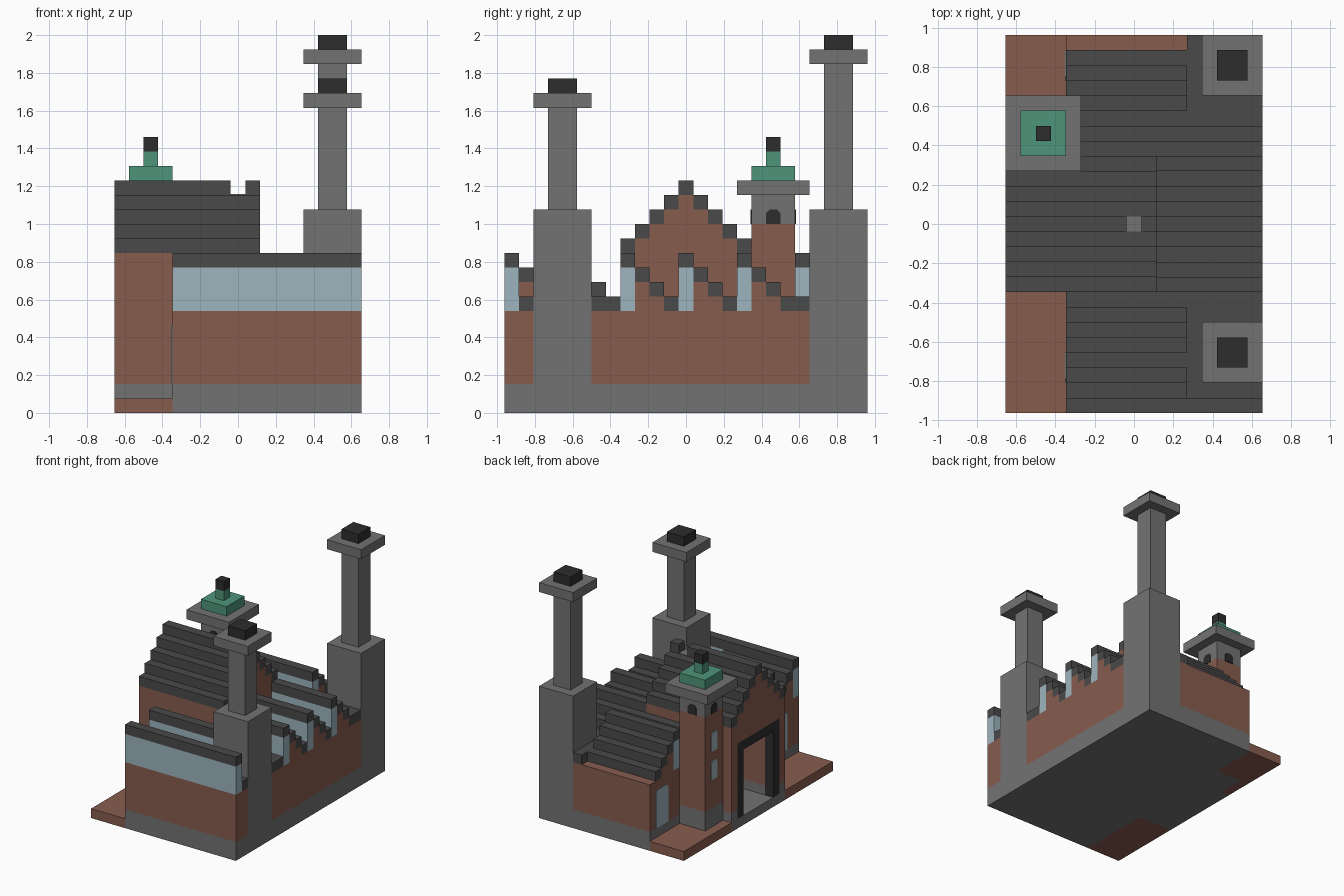
import bpy
import bmesh
from mathutils import Matrix, Vector

if "Cube" in bpy.data.objects:
    bpy.data.objects.remove(bpy.data.objects["Cube"], do_unlink=True)

U = 1 / 13  # one building block


def material(name, rgb):
    m = bpy.data.materials.new(name)
    m.use_nodes = True
    m.diffuse_color = (*rgb, 1)
    m.node_tree.nodes["Principled BSDF"].inputs["Base Color"].default_value = (*rgb, 1)
    return m


BRICK = material("brick red", (0.242, 0.107, 0.076))
STONE = material("stone grey", (0.171, 0.171, 0.171))
SLATE = material("slate roof", (0.067, 0.067, 0.067))
GLASS = material("pale glass", (0.337, 0.456, 0.515))
COPPER = material("green copper", (0.076, 0.296, 0.195))
BLACK = material("soot black", (0.026, 0.026, 0.026))


def finish(name, bm, mat):
    mesh = bpy.data.meshes.new(name)
    bm.to_mesh(mesh)
    bm.free()
    mesh.materials.append(mat)
    obj = bpy.data.objects.new(name, mesh)
    bpy.context.collection.objects.link(obj)
    return obj


def blocks(name, mat, *boxes):
    """Boxes given as (x0, x1, y0, y1, z0, z1) in blocks."""
    bm = bmesh.new()
    for x0, x1, y0, y1, z0, z1 in boxes:
        size = Vector((x1 - x0, y1 - y0, z1 - z0)) * U
        mid = Vector((x0 + x1, y0 + y1, z0 + z1)) * U / 2
        bmesh.ops.create_cube(bm, size=1, matrix=Matrix.Translation(mid) @ Matrix.Diagonal((*size, 1)))
    return finish(name, bm, mat)


def window(name, mat, at, out, w, h, arch=True):
    """Thin plate with clipped upper corners; at = bottom centre, out = facing."""
    c = 0.25
    out = Vector(out)
    side = Vector((-out.y, out.x, 0))
    outline = [(-w / 2, 0), (w / 2, 0), (w / 2, h - c), (w / 2 - c, h), (c - w / 2, h), (-w / 2, h - c)]
    bm = bmesh.new()
    verts = [bm.verts.new((Vector(at) + side * s + Vector((0, 0, z)) - out * 0.02) * U) for s, z in outline]
    face = bm.faces.new(verts)
    grown = bmesh.ops.extrude_face_region(bm, geom=[face])["geom"]
    bmesh.ops.translate(bm, vec=out * 0.09 * U, verts=[g for g in grown if isinstance(g, bmesh.types.BMVert)])
    bmesh.ops.recalc_face_normals(bm, faces=bm.faces)
    return finish(name, bm, mat)


# Foundations and yard paving
blocks("factory_foundation", STONE, (-4.5, 8.5, -12.5, 12.5, 0, 2))
blocks("hall_foundation", STONE, (-8.5, -4.5, -4.5, 4.5, 0, 1),
       *[(x0, x1, min(s * a, s * 4.5), max(s * a, s * 4.5), 1, 2)
         for s in (-1, 1) for x0, x1, a in ((-8.5, -7.5, 3.5), (-7.5, -4.5, 2.5))])
blocks("front_yard", BRICK, (-8.5, -4.5, -12.5, -4.5, 0, 1))
blocks("back_yard", BRICK, (-8.5, -7.5, 4.5, 12.5, 0, 1), (-7.5, -4.5, 7.5, 12.5, 0, 1))

# Factory walls, left open where the chimneys stand
blocks("factory_walls", BRICK, (-4.5, 4.5, -12.5, 12.5, 2, 7),
       (4.5, 8.5, -12.5, -10.5, 2, 7), (4.5, 8.5, -6.5, 8.5, 2, 7))

# Sawtooth roof: a glass strip with a cap, then three steps down
glass, slate, brick = [], [], []
for y in range(-12, 12):
    x0 = 1.5 if abs(y) <= 4 else -4.5
    x1 = 3.5 if -12 < y < -5 or y > 7 else 8.5
    step = (y + 12) % 4
    top = 11 - step
    slate.append((x0, x1, y - 0.5, y + 0.5, top - 1, top))
    if top > 8:
        (brick if step else glass).append((x0, x1, y - 0.5, y + 0.5, 7, top - 1))
blocks("sawtooth_glazing", GLASS, *glass)
blocks("sawtooth_roof", SLATE, *slate)
blocks("sawtooth_infill", BRICK, *brick)

# Flat roof around each chimney
blocks("front_flat_roof", SLATE, (3.5, 4.5, -11.5, -5.5, 7, 8),
       (4.5, 8.5, -11.5, -10.5, 7, 8), (4.5, 8.5, -6.5, -5.5, 7, 8))
blocks("back_flat_roof", SLATE, (3.5, 4.5, 7.5, 12.5, 7, 8), (4.5, 8.5, 7.5, 8.5, 7, 8))

# Hall with a recessed doorway and stepped gables
hall = [(-4.5, 1.5, -4.5, 4.5, 7, 11), (-8.5, -4.5, -4.5, 4.5, 9, 11), (-7.5, -4.5, -2.5, 2.5, 8, 9)]
for s in (-1, 1):
    for xa, xb, a in ((-8.5, -7.5, 3.5), (-7.5, -4.5, 2.5)):
        hall.append((xa, xb, min(s * a, s * 4.5), max(s * a, s * 4.5), 2, 9))
hall += [(-8.5, 1.5, j - 3.5, 3.5 - j, 11 + j, 12 + j) for j in range(4)]
blocks("hall_walls", BRICK, *hall)
blocks("hall_roof", SLATE,
       *[(-8.5, 1.5, s * k - 0.5, s * k + 0.5, 15 - k, 16 - k) for k in range(1, 5) for s in (-1, 1)])
blocks("hall_ridge", SLATE, (-8.5, -0.5, -0.5, 0.5, 15, 16), (0.5, 1.5, -0.5, 0.5, 15, 16))
blocks("ridge_vent", STONE, (-0.5, 0.5, -0.5, 0.5, 15, 15.06))
blocks("door_frame", BLACK, (-8.5, -7.5, -3.5, -2.5, 1, 9),
       (-8.5, -7.5, 2.5, 3.5, 1, 9), (-8.5, -7.5, -2.5, 2.5, 8, 9))

# Chimneys
for name, y, top in (("front", -8.5, 21), ("back", 10.5, 24)):
    blocks(name + "_chimney", STONE, (4.5, 8.5, y - 2, y + 2, 0, 14),
           (5.5, 7.5, y - 1, y + 1, 14, top), (4.5, 8.5, y - 2, y + 2, top, top + 1))
    blocks(name + "_chimney_flue", BLACK, (5.5, 7.5, y - 1, y + 1, top + 1, top + 2))

# Tower beside the hall
blocks("tower_base", STONE, (-7.5, -4.5, 4.5, 7.5, 0, 3))
blocks("tower_shaft", BRICK, (-7.5, -4.5, 4.5, 7.5, 3, 13))
blocks("tower_head", STONE, (-7.5, -4.5, 4.5, 7.5, 13, 15), (-8.5, -3.5, 3.5, 8.5, 15, 16))
blocks("tower_roof", COPPER, (-7.5, -4.5, 4.5, 7.5, 16, 17), (-6.5, -5.5, 5.5, 6.5, 17, 18))
blocks("tower_finial", BLACK, (-6.5, -5.5, 5.5, 6.5, 18, 19))
for i, (dx, dy) in enumerate(((1, 0), (-1, 0), (0, 1), (0, -1))):
    window(f"tower_vent_{i + 1}", BLACK, (-6 + 1.5 * dx, 6 + 1.5 * dy, 13), (dx, dy, 0), 1, 1)

# Windows facing the yard
for z in (6, 9):
    window(f"tower_window_{z}", GLASS, (-7.5, 6, z), (-1, 0, 0), 1, 2)
window("back_yard_window", GLASS, (-4.5, 10.5, 2), (-1, 0, 0), 2, 4)
window("front_yard_window", GLASS, (-4.5, -9.5, 2), (-1, 0, 0), 2, 4)
